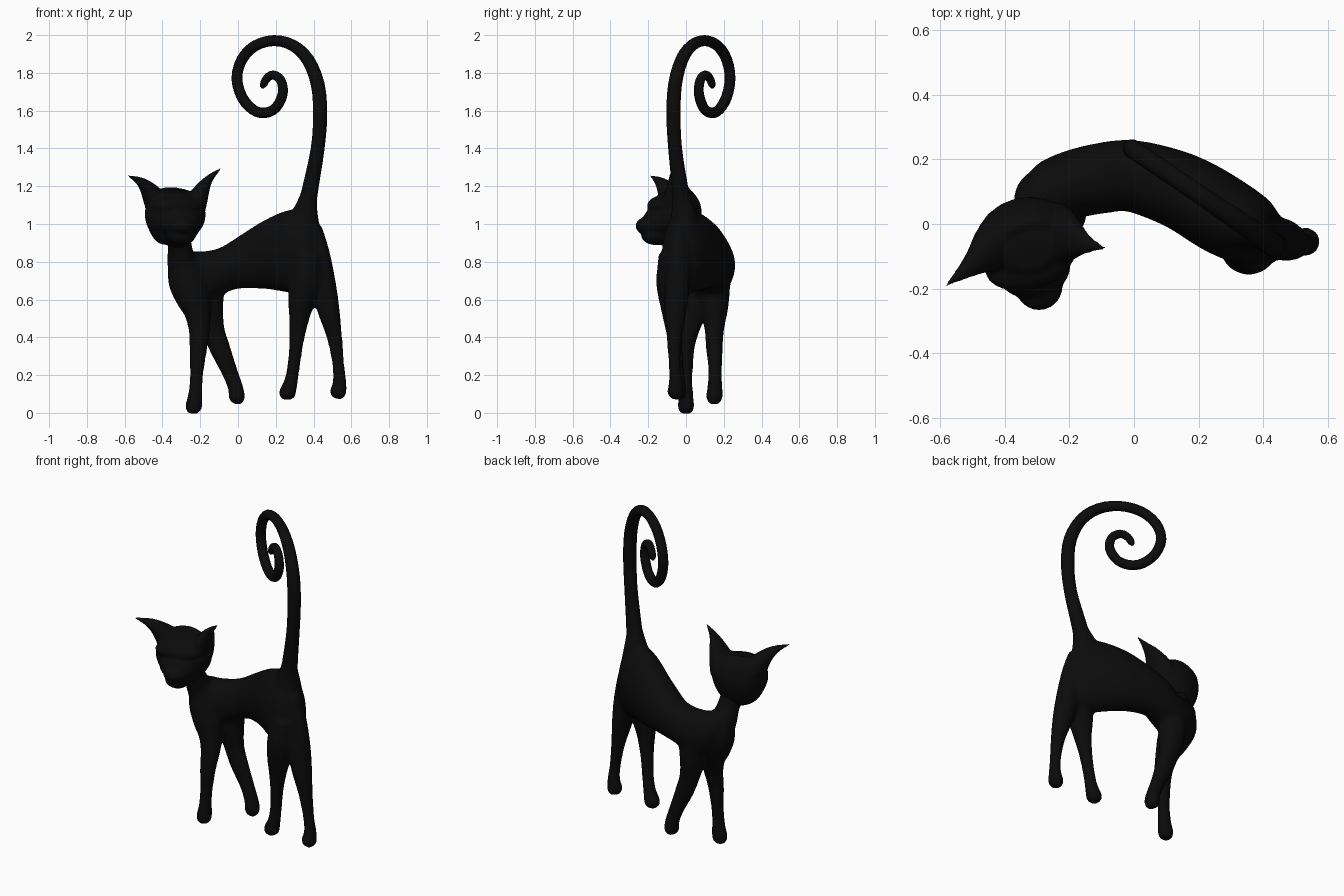
import bpy, bmesh, math
from mathutils import Vector, Matrix

black = bpy.data.materials.new("matte_black")
black.diffuse_color = (0.0033, 0.0033, 0.0033, 1)


def spline(pts, steps):
    """Catmull-Rom interpolation of equal-length tuples."""
    out = []
    for i in range(len(pts) - 1):
        p0, p1 = pts[max(i - 1, 0)], pts[i]
        p2, p3 = pts[i + 1], pts[min(i + 2, len(pts) - 1)]
        for s in range(steps):
            t = s / steps
            out.append([0.5 * (2 * b + (c - a) * t + (2 * a - 5 * b + 4 * c - d) * t * t
                               + (3 * b - a - 3 * c + d) * t ** 3)
                        for a, b, c, d in zip(p0, p1, p2, p3)])
    out.append(list(pts[-1]))
    return out


def loft(bm, pts, ref, steps=4, sides=20, upright=False):
    """Closed tube through (x, y, z, side radius, up radius)."""
    pts = [p if len(p) == 5 else (*p, p[3]) for p in pts]
    path = spline(pts, steps)
    rings = []
    for i, p in enumerate(path):
        a, b = path[max(i - 1, 0)], path[min(i + 1, len(path) - 1)]
        tan = Vector(b[:3]) - Vector(a[:3])
        if upright:
            tan.z = 0
        tan.normalize()
        side = tan.cross(Vector(ref)).normalized()
        up = side.cross(tan)
        ring = []
        for k in range(sides):
            w = 2 * math.pi * k / sides
            ring.append(bm.verts.new(Vector(p[:3]) + side * math.cos(w) * max(p[3], 0.002)
                                     + up * math.sin(w) * max(p[4], 0.002)))
        rings.append(ring)
    for r, q in zip(rings, rings[1:]):
        for k in range(sides):
            n = (k + 1) % sides
            bm.faces.new((r[k], r[n], q[n], q[k]))
    bm.faces.new(rings[0][::-1])
    bm.faces.new(rings[-1])


def ball(bm, loc, size, turn=0.0):
    m = Matrix.Translation(loc) @ Matrix.Rotation(turn, 4, 'Z') @ Matrix.Diagonal((*size, 1))
    bmesh.ops.create_uvsphere(bm, u_segments=24, v_segments=16, radius=1, matrix=m)


def finish(bm, name, voxel=0, smooth=0):
    bmesh.ops.recalc_face_normals(bm, faces=bm.faces)
    me = bpy.data.meshes.new(name)
    bm.to_mesh(me)
    bm.free()
    me.materials.append(black)
    for f in me.polygons:
        f.use_smooth = True
    ob = bpy.data.objects.new(name, me)
    bpy.context.collection.objects.link(ob)
    if voxel:
        r = ob.modifiers.new("blend", 'REMESH')
        r.mode = 'VOXEL'
        r.voxel_size = voxel
        r.use_smooth_shade = True
        s = ob.modifiers.new("soften", 'SMOOTH')
        s.factor = 0.5
        s.iterations = smooth
    return ob


# Torso: curved barrel from rump to chest
bm = bmesh.new()
loft(bm, [(0.455, -0.065, 0.77, 0.025, 0.09), (0.425, -0.05, 0.80, 0.075, 0.17),
          (0.375, -0.028, 0.84, 0.108, 0.225), (0.28, 0.024, 0.855, 0.123, 0.222),
          (0.15, 0.10, 0.84, 0.12, 0.185), (0.0, 0.148, 0.795, 0.112, 0.138),
          (-0.1, 0.142, 0.745, 0.11, 0.128), (-0.2, 0.12, 0.715, 0.105, 0.14),
          (-0.28, 0.095, 0.75, 0.09, 0.11), (-0.335, 0.08, 0.77, 0.045, 0.07)],
     (0, 0, 1), upright=True)
# Neck
loft(bm, [(-0.26, 0.085, 0.70, 0.09), (-0.298, 0.055, 0.80, 0.078),
          (-0.308, 0.015, 0.885, 0.064), (-0.33, -0.02, 0.98, 0.075)], (0, 1, 0))
# Legs with rounded paws
legs = [
    # front, near side
    [(-0.238, 0.0, -0.004, 0.028), (-0.235, 0.0, 0.03, 0.045), (-0.227, 0.0, 0.09, 0.039),
     (-0.22, 0.0, 0.19, 0.035), (-0.21, 0.004, 0.345, 0.048, 0.042), (-0.205, 0.02, 0.44, 0.057, 0.052),
     (-0.215, 0.04, 0.53, 0.07), (-0.235, 0.055, 0.6, 0.09),
     (-0.268, 0.075, 0.7, 0.102), (-0.292, 0.07, 0.8, 0.082)],
    # front, far side
    [(-0.012, 0.15, 0.047, 0.026), (-0.007, 0.15, 0.078, 0.044), (-0.012, 0.152, 0.13, 0.041),
     (-0.045, 0.155, 0.22, 0.044, 0.036), (-0.095, 0.15, 0.34, 0.056, 0.044),
     (-0.13, 0.15, 0.44, 0.06, 0.052), (-0.152, 0.15, 0.56, 0.075), (-0.155, 0.15, 0.68, 0.085)],
    # hind, inner side
    [(0.255, -0.04, 0.07, 0.026), (0.26, -0.04, 0.1, 0.046), (0.28, -0.042, 0.165, 0.037),
     (0.295, -0.046, 0.25, 0.034), (0.31, -0.058, 0.38, 0.039), (0.324, -0.068, 0.5, 0.054),
     (0.334, -0.07, 0.58, 0.07), (0.355, -0.073, 0.69, 0.085), (0.37, -0.07, 0.84, 0.075)],
    # hind, outer side
    [(0.524, -0.055, 0.075, 0.026), (0.53, -0.055, 0.108, 0.045), (0.538, -0.055, 0.16, 0.037),
     (0.532, -0.06, 0.25, 0.032), (0.511, -0.062, 0.4, 0.041), (0.478, -0.055, 0.55, 0.06),
     (0.45, -0.045, 0.7, 0.066), (0.425, -0.04, 0.85, 0.06), (0.4, -0.035, 0.98, 0.045)],
]
for leg in legs:
    loft(bm, leg, (0, 1, 0))
# Tail root flare
loft(bm, [(0.35, -0.01, 0.95, 0.09), (0.355, -0.012, 1.05, 0.07),
          (0.37, -0.024, 1.13, 0.05), (0.385, -0.033, 1.2, 0.041)], (0, 1, 0))
finish(bm, "body_and_legs", 0.012, 8)

# Head: stacked oval rings, slightly turned
bm = bmesh.new()
loft(bm, [(-0.322, -0.085, 0.878, 0.035, 0.04), (-0.322, -0.08, 0.91, 0.09, 0.085),
          (-0.33, -0.065, 0.96, 0.133, 0.122), (-0.332, -0.06, 1.02, 0.16, 0.14),
          (-0.332, -0.06, 1.08, 0.16, 0.14), (-0.326, -0.07, 1.125, 0.14, 0.118),
          (-0.32, -0.085, 1.155, 0.107, 0.085), (-0.318, -0.09, 1.172, 0.07, 0.05)],
     (0.23, -0.97, 0))
# Muzzle, nose, chin and brow
ball(bm, (-0.31, -0.14, 1.01), (0.115, 0.09, 0.085), 0.23)
ball(bm, (-0.295, -0.19, 0.99), (0.075, 0.078, 0.052), 0.23)
ball(bm, (-0.302, -0.16, 0.94), (0.075, 0.078, 0.052), 0.23)
ball(bm, (-0.325, -0.125, 1.095), (0.138, 0.078, 0.055), 0.23)
# Ears: curved tapering horns, broad from front to back
loft(bm, [(-0.405, -0.04, 1.07, 0.075, 0.085), (-0.443, -0.075, 1.135, 0.062, 0.073),
          (-0.485, -0.113, 1.195, 0.039, 0.046), (-0.53, -0.15, 1.232, 0.02, 0.024),
          (-0.584, -0.192, 1.256, 0.004)], (0, 1, 0))
loft(bm, [(-0.245, -0.03, 1.06, 0.068, 0.1), (-0.213, -0.04, 1.135, 0.055, 0.085),
          (-0.178, -0.052, 1.203, 0.034, 0.055), (-0.142, -0.064, 1.25, 0.018, 0.028),
          (-0.086, -0.075, 1.298, 0.004)], (0, 1, 0))
finish(bm, "head_and_ears", 0.008, 8)

# Tail: tapering spiral lying in a slanted upright plane (x, z, radius)
tail = [(0.36, 1.07, 0.05), (0.385, 1.2, 0.043), (0.422, 1.4, 0.037), (0.435, 1.58, 0.038),
        (0.422, 1.74, 0.037), (0.37, 1.87, 0.034), (0.29, 1.946, 0.031), (0.19, 1.971, 0.029),
        (0.09, 1.943, 0.029), (0.02, 1.87, 0.029), (-0.006, 1.77, 0.029), (0.022, 1.67, 0.029),
        (0.08, 1.605, 0.028), (0.14, 1.588, 0.028), (0.2, 1.615, 0.027), (0.237, 1.69, 0.027),
        (0.227, 1.76, 0.025), (0.187, 1.789, 0.024), (0.152, 1.77, 0.022), (0.134, 1.735, 0.019),
        (0.131, 1.718, 0.006)]
bm = bmesh.new()
loft(bm, [(x, -0.07 + (0.44 - x) * 0.68, z, r) for x, z, r in tail], (0.56, 0.83, 0), 3, 16)
finish(bm, "tail")
